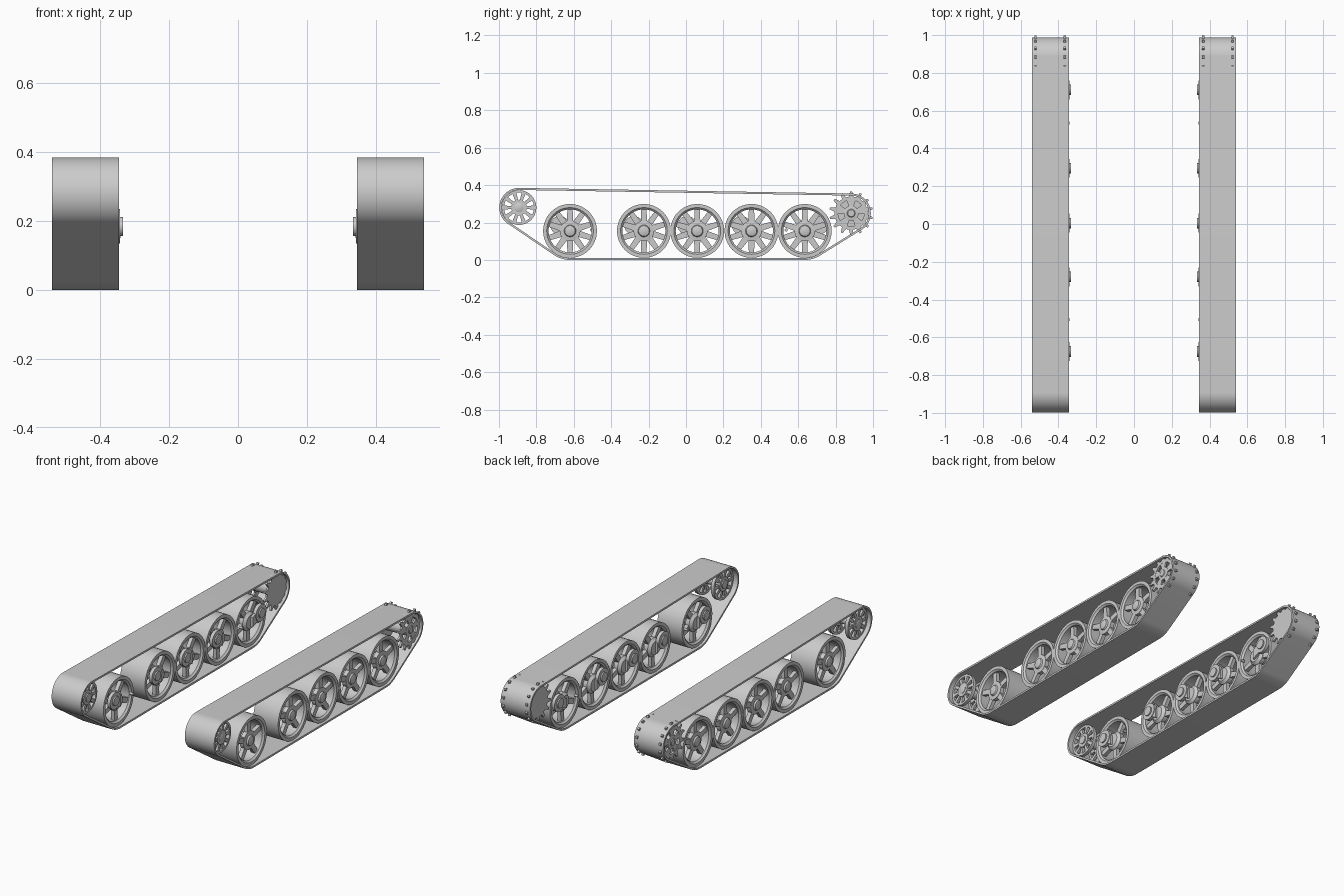
import bpy, bmesh
from math import sin, cos, pi, tau

cube = bpy.data.objects.get("Cube")
if cube:
    bpy.data.objects.remove(cube)

grey = bpy.data.materials.new("plain grey")
grey.use_nodes = True
grey.diffuse_color = (0.6, 0.6, 0.6, 1)
grey.node_tree.nodes["Principled BSDF"].inputs["Base Color"].default_value = (0.6, 0.6, 0.6, 1)

made = []
IN, OUT = 0.345, 0.54          # belt edges on the +x side


def finish(bm, name):
    """Turn a bmesh into an object mirrored to the other side."""
    bmesh.ops.recalc_face_normals(bm, faces=bm.faces)
    mesh = bpy.data.meshes.new(name)
    bm.to_mesh(mesh)
    bm.free()
    mesh.materials.append(grey)
    obj = bpy.data.objects.new(name, mesh)
    bpy.context.scene.collection.objects.link(obj)
    made.append(obj)


def circle(c, r, n, start=0):
    return [(c[0] + r * cos(start + tau * i / n), c[1] + r * sin(start + tau * i / n)) for i in range(n)]


def loop(bm, pts, x):
    return [bm.verts.new((x, y, z)) for y, z in pts]


def bridge(bm, a, b):
    n = len(a)
    for i in range(n):
        bm.faces.new((a[i], a[(i + 1) % n], b[(i + 1) % n], b[i]))


def prism(bm, pts, x0, x1):
    a, b = loop(bm, pts, x0), loop(bm, pts, x1)
    bridge(bm, a, b)
    bm.faces.new(a)
    bm.faces.new(b)


def ring(bm, outer, inner, x0, x1):
    loops = [loop(bm, p, x) for p, x in ((outer, x0), (outer, x1), (inner, x1), (inner, x0))]
    for i in range(4):
        bridge(bm, loops[i], loops[(i + 1) % 4])


def lathe(bm, c, profile, closed=False, n=40):
    """Spin (x, radius) points about an axle along x."""
    loops = [loop(bm, circle(c, r, n), x) for x, r in profile]
    for a, b in zip(loops, loops[1:]):
        bridge(bm, a, b)
    if closed:
        bridge(bm, loops[-1], loops[0])
    else:
        bm.faces.new(loops[0])
        bm.faces.new(loops[-1])


def spokes(bm, c, count, r0, r1, w0, w1, x0, x1, start=0):
    for i in range(count):
        a = start + tau * i / count
        pts = [(r0, -w0), (r1, -w1), (r1, w1), (r0, w0)]
        prism(bm, [(c[0] + r * cos(a) - w * sin(a), c[1] + r * sin(a) + w * cos(a)) for r, w in pts], x0, x1)


# Belt wrapped round the end wheels
idler, sprocket = (-0.893, 0.28), (0.883, 0.25)
wheel_z = 0.155
guides = [(idler, 0.105), (sprocket, 0.105), ((-0.62, wheel_z), 0.155), ((0.635, wheel_z), 0.155)]
outer, inner = [], []
for i in range(144):
    n = (cos(tau * i / 144), sin(tau * i / 144))
    c, r = max(guides, key=lambda g: g[0][0] * n[0] + g[0][1] * n[1] + g[1])
    outer.append((c[0] + r * n[0], c[1] + r * n[1]))
    inner.append((c[0] + (r - 0.011) * n[0], c[1] + (r - 0.011) * n[1]))
bm = bmesh.new()
ring(bm, outer, inner, IN, OUT)
finish(bm, "track_belt")

# Road wheels with two offset sets of five spokes
for k, y in enumerate((-0.62, -0.225, 0.06, 0.35, 0.635)):
    c = (y, wheel_z)
    bm = bmesh.new()
    lathe(bm, c, [(0.36, 0.144), (0.525, 0.144), (0.525, 0.125), (0.515, 0.115),
                  (0.37, 0.115), (0.36, 0.125)], closed=True)
    spokes(bm, c, 5, 0.04, 0.118, 0.017, 0.014, 0.485, 0.508, pi / 2)
    spokes(bm, c, 5, 0.04, 0.118, 0.017, 0.014, 0.377, 0.4, -pi / 2)
    lathe(bm, c, [(0.36, 0.04), (0.375, 0.055), (0.4, 0.055), (0.41, 0.035), (0.475, 0.035),
                  (0.485, 0.055), (0.51, 0.055), (0.513, 0.032), (0.522, 0.028), (0.527, 0.012)])
    finish(bm, f"road_wheel_{k + 1}")

    # Swing arm on the inner side, the rear one turned round
    p = (y + (0.075 if k == 4 else -0.055), 0.185)
    bm = bmesh.new()
    lathe(bm, p, [(0.342, 0.05), (0.362, 0.05)], n=24)
    lathe(bm, p, [(0.334, 0.028), (0.343, 0.028)], n=24)
    prism(bm, [(c[0], c[1] - 0.03), (p[0], p[1] - 0.03), (p[0], p[1] + 0.03), (c[0], c[1] + 0.03)], 0.346, 0.36)
    finish(bm, f"swing_arm_{k + 1}")

# Front idler
bm = bmesh.new()
for x in (0.375, 0.495):
    ring(bm, circle(idler, 0.093, 40), circle(idler, 0.08, 40), x, x + 0.02)
    spokes(bm, idler, 10, 0.03, 0.083, 0.007, 0.011, x + 0.002, x + 0.018)
    lathe(bm, idler, [(x - 0.003, 0.042), (x + 0.023, 0.042)], n=24)
lathe(bm, idler, [(0.365, 0.025), (0.52, 0.025), (0.525, 0.012)], n=24)
finish(bm, "idler_wheel")

# Rear drive sprocket: pierced outer plate, solid inner plate
teeth = 14
gear = []
for i in range(teeth):
    for step, r in ((-0.3, 0.089), (-0.1, 0.117), (0.1, 0.117), (0.3, 0.089)):
        a = pi / 2 + tau * (i + step) / teeth
        gear.append((sprocket[0] + r * cos(a), sprocket[1] + r * sin(a)))
hole_edge = circle(sprocket, 0.07, len(gear), pi / 2)
bm = bmesh.new()
ring(bm, gear, hole_edge, 0.515, 0.527)
spokes(bm, sprocket, 5, 0.03, 0.073, 0.011, 0.025, 0.516, 0.526, pi / 2)
lathe(bm, sprocket, [(0.51, 0.04), (0.527, 0.04), (0.53, 0.022), (0.534, 0.018)], n=24)
prism(bm, gear, 0.36, 0.372)
lathe(bm, sprocket, [(0.365, 0.038), (0.52, 0.038)], n=24)
finish(bm, "drive_sprocket")

# Small pins along the inner edge
bm = bmesh.new()
for y in (-0.505, 0.535):
    lathe(bm, (y, 0.16), [(0.341, 0.008), (0.365, 0.008)], n=12)
finish(bm, "inner_pins")

# Smooth the round parts, then mirror every part to the right side
bpy.ops.object.select_all(action="DESELECT")
for obj in made:
    obj.select_set(True)
bpy.context.view_layer.objects.active = made[0]
bpy.ops.object.shade_smooth_by_angle(angle=0.6)
for obj in made:
    obj.modifiers.new("mirror", "MIRROR").use_axis = (True, False, False)
